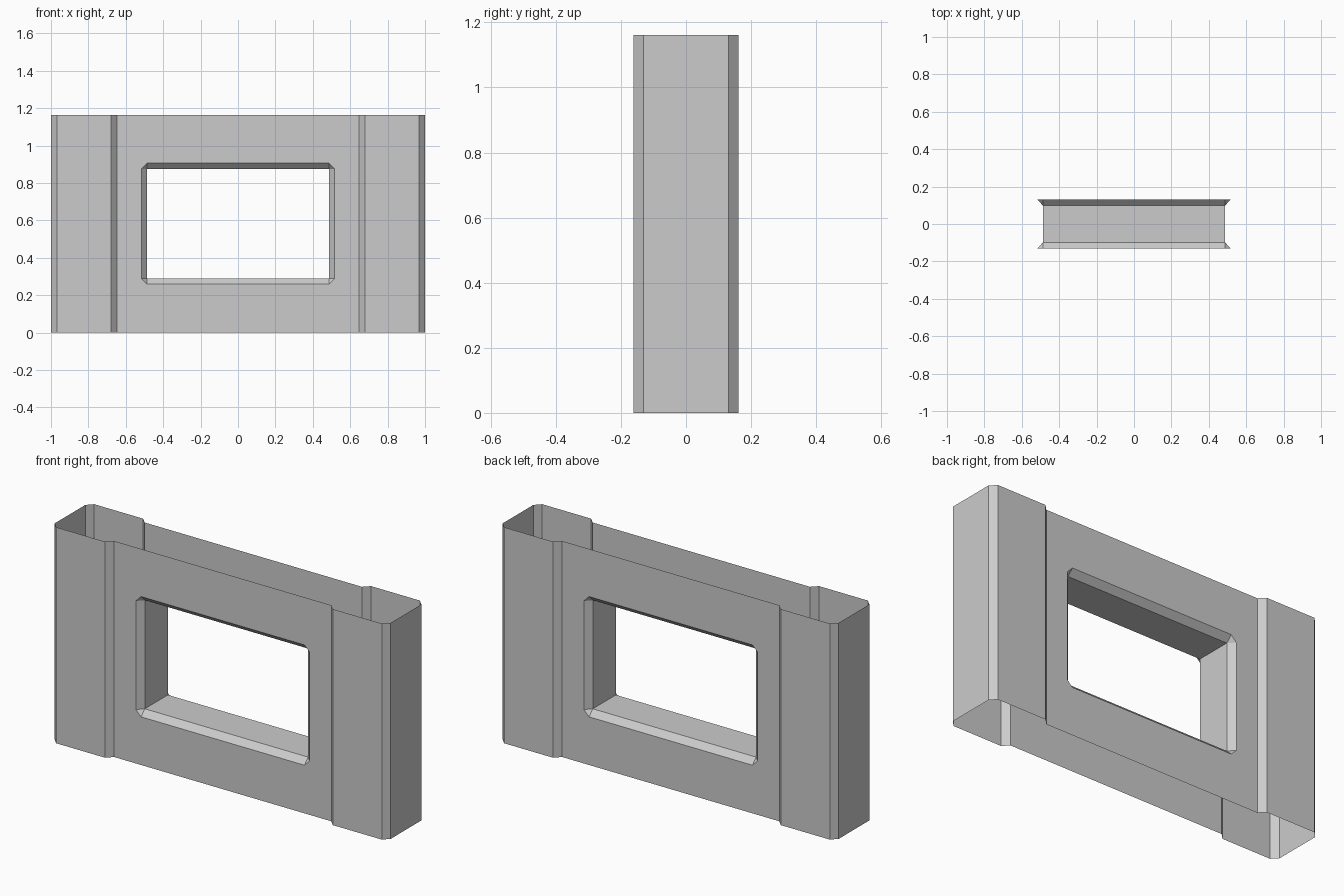
import bpy, bmesh

if "Cube" in bpy.data.objects:
    bpy.data.objects.remove(bpy.data.objects["Cube"])

H = 1.162                        # wall height
Y_PANEL, Y_PILLAR = 0.13, 0.162  # half depths
X_STEP = 0.646                   # where panel meets pillar
Y_IN = 0.098                     # half depth of window tunnel
XI, XO = 0.486, 0.517            # window half widths, inner and bevelled
ZI, ZO = (0.290, 0.874), (0.259, 0.906)
CORNERS = [(-1, 0), (1, 0), (1, 1), (-1, 1)]


def make_object(name, polys):
    bm = bmesh.new()
    for poly in polys:
        bm.faces.new([bm.verts.new(p) for p in poly])
    bmesh.ops.remove_doubles(bm, verts=bm.verts, dist=1e-4)
    mesh = bpy.data.meshes.new(name)
    bm.to_mesh(mesh)
    bm.free()
    obj = bpy.data.objects.new(name, mesh)
    bpy.context.collection.objects.link(obj)
    return obj


def both_sides(polys):
    # half turn about z keeps the faces pointing outward
    return polys + [[(-x, -y, z) for x, y, z in p] for p in polys]


# Loops of the front: panel outline, cut-corner bevel, sharp inner opening
outer = [(s * X_STEP, -Y_PANEL, t * H) for s, t in CORNERS]
inner = [(s * XI, -Y_IN, ZI[t]) for s, t in CORNERS]
rim = []
for k, (s, t) in enumerate(CORNERS):
    pair = [(s * XO, -Y_PANEL, ZI[t]), (s * XI, -Y_PANEL, ZO[t])]
    rim += pair if k % 2 == 0 else pair[::-1]

panel, bevel, tunnel = [], [], []
for k in range(4):
    n = (k + 1) % 4
    a, b, c = rim[2 * k], rim[2 * k + 1], rim[(2 * k + 2) % 8]
    panel += [[outer[k], b, a], [outer[k], outer[n], c, b]]
    bevel += [[a, b, inner[k]], [b, c, inner[n], inner[k]]]
    back = [(x, -y, z) for x, y, z in (inner[n], inner[k])]
    tunnel.append([inner[k], inner[n]] + back)

# End pillar: open chamfered strip wrapping round the end
half = [(X_STEP, -Y_PANEL), (0.678, -Y_PILLAR), (0.969, -Y_PILLAR), (1.0, -Y_PANEL)]
profile = half + [(x, -y) for x, y in reversed(half)]
pillar = [[(*p, 0), (*q, 0), (*q, H), (*p, H)] for p, q in zip(profile, profile[1:])]

make_object("wall_shell", both_sides(panel + pillar))
make_object("window_reveal", both_sides(bevel) + tunnel)
